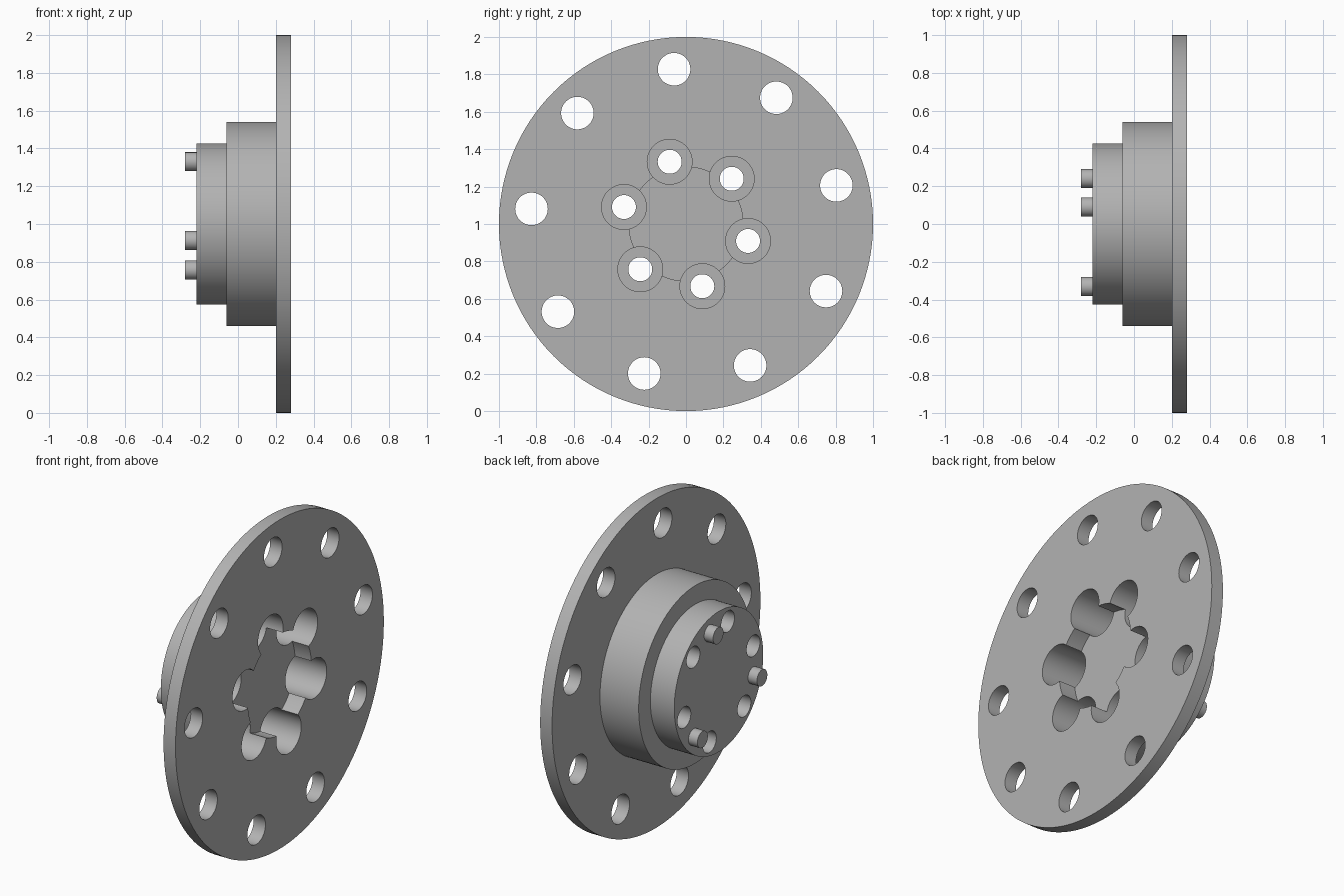
import bpy
import math
from mathutils import Matrix

if "Cube" in bpy.data.objects:
    bpy.data.objects.remove(bpy.data.objects["Cube"], do_unlink=True)

# Single grey metal
metal = bpy.data.materials.new("grey_metal")
metal.use_nodes = True
grey = (0.45, 0.45, 0.45, 1)
metal.diffuse_color = grey
metal.node_tree.nodes["Principled BSDF"].inputs["Base Color"].default_value = grey


def disc(name, radius, x0, x1, ring=0, angle=0, sides=64):
    """Cylinder along x from x0 to x1, placed on a ring around the hub axis."""
    a = math.radians(angle)
    bpy.ops.mesh.primitive_cylinder_add(vertices=sides, radius=radius, depth=x1 - x0)
    obj = bpy.context.object
    obj.name = name
    place = Matrix.Translation(((x0 + x1) / 2, ring * math.cos(a), 1 + ring * math.sin(a)))
    obj.data.transform(place @ Matrix.Rotation(math.pi / 2, 4, "Y"))
    obj.data.materials.append(metal)
    return obj


def combine(target, tool, operation):
    """Apply a boolean and discard the tool."""
    mod = target.modifiers.new("boolean", "BOOLEAN")
    mod.operation = operation
    mod.solver = "EXACT"
    mod.object = tool
    bpy.context.view_layer.objects.active = target
    bpy.ops.object.modifier_apply(modifier=mod.name)
    bpy.data.objects.remove(tool, do_unlink=True)


def smooth(obj):
    bpy.ops.object.select_all(action="DESELECT")
    obj.select_set(True)
    bpy.context.view_layer.objects.active = obj
    bpy.ops.object.shade_smooth_by_angle(angle=math.radians(30))


FACE, FLOOR, END = 0.28, 0.0, -0.22

# Flange with stepped hub
body = disc("flanged_hub", 1.0, 0.2, FACE, sides=128)
combine(body, disc("hub_step", 0.54, -0.06, 0.24, sides=128), "UNION")
combine(body, disc("hub_nose", 0.427, END, 0.1, sides=128), "UNION")

# Shallow central recess
combine(body, disc("recess_cutter", 0.305, 0.17, FACE + 0.1, sides=96), "DIFFERENCE")

# Flange bolt holes
for i in range(9):
    combine(body, disc("bolt_cutter", 0.087, 0.1, 0.4, 0.83, 14.4 + 40 * i), "DIFFERENCE")

# Counterbored hub holes
for i in range(6):
    angle = 44.7 + 60 * i
    combine(body, disc("counterbore_cutter", 0.12, FLOOR, 0.4, 0.344, angle), "DIFFERENCE")
    combine(body, disc("hole_cutter", 0.064, -0.4, 0.2, 0.344, angle), "DIFFERENCE")
smooth(body)

# Locating pins on the hub nose
for i in range(3):
    smooth(disc(f"locating_pin_{i + 1}", 0.05, -0.28, END + 0.01, 0.342, 74.7 + 120 * i))
